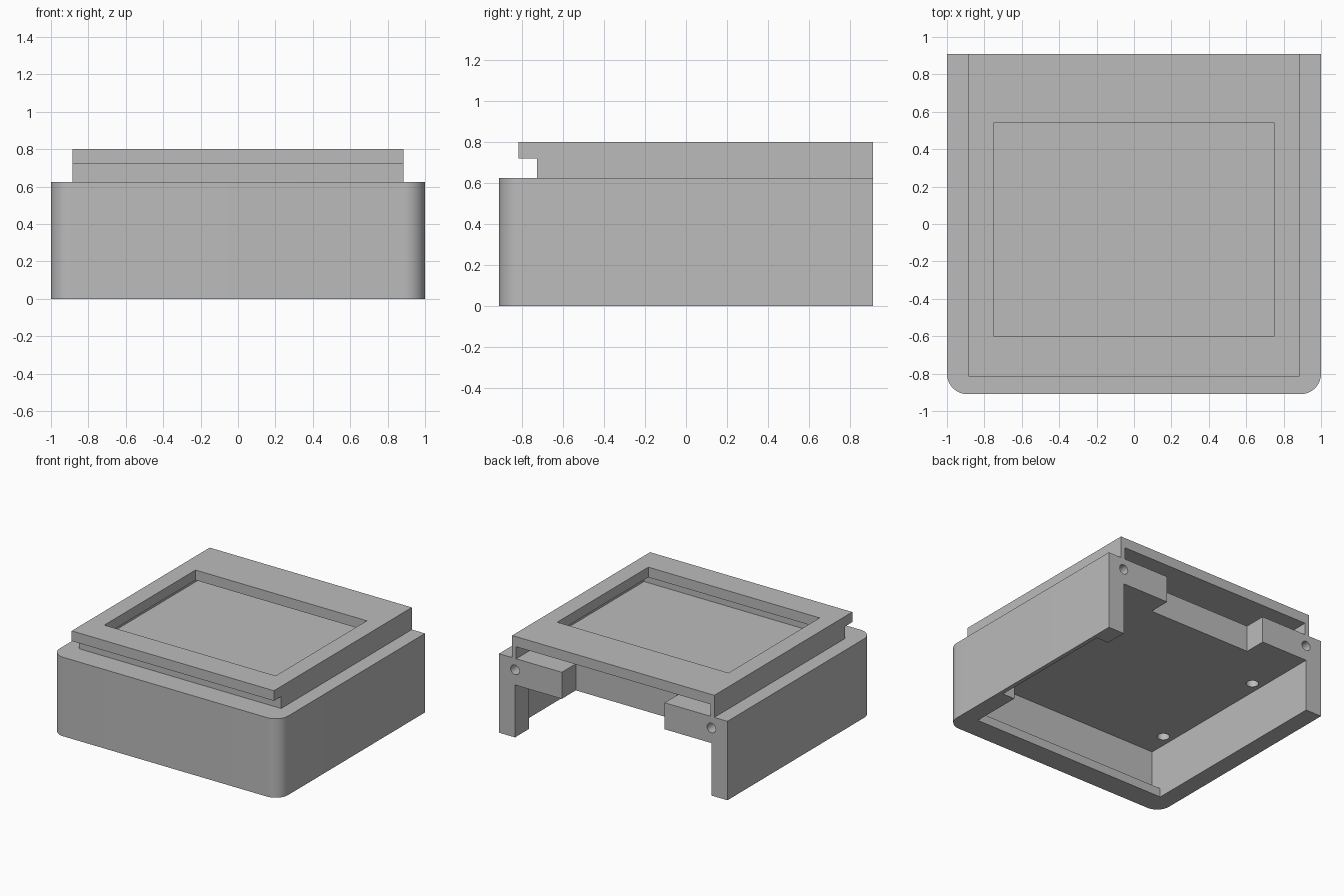
import bpy, bmesh, math
from mathutils import Matrix, Vector

if "Cube" in bpy.data.objects:
    bpy.data.objects.remove(bpy.data.objects["Cube"], do_unlink=True)

grey = bpy.data.materials.new("plain grey")
grey.use_nodes = True
GREY = (0.5, 0.5, 0.5, 1)
grey.diffuse_color = GREY
grey.node_tree.nodes["Principled BSDF"].inputs["Base Color"].default_value = GREY


def add_object(name, bm):
    bmesh.ops.recalc_face_normals(bm, faces=bm.faces)
    mesh = bpy.data.meshes.new(name)
    bm.to_mesh(mesh)
    bm.free()
    mesh.materials.append(grey)
    obj = bpy.data.objects.new(name, mesh)
    bpy.context.collection.objects.link(obj)
    return obj


def box(name, x, y, z, round_front=0):
    """Box from (min, max) ranges, with optional rounded front corners."""
    bm = bmesh.new()
    bmesh.ops.create_cube(bm, size=1)
    for v in bm.verts:
        v.co = Vector([r[0] if c < 0 else r[1] for c, r in zip(v.co, (x, y, z))])
    if round_front:
        edges = [e for e in bm.edges
                 if all(abs(v.co.y - y[0]) < 1e-4 for v in e.verts)
                 and abs(e.verts[0].co.x - e.verts[1].co.x) < 1e-4]
        bmesh.ops.bevel(bm, geom=edges, offset=round_front, segments=12,
                        profile=0.5, affect="EDGES")
    return add_object(name, bm)


def pin(name, centre, radius, depth, along_y=False):
    """Cylinder used to drill a round hole."""
    bm = bmesh.new()
    turn = Matrix.Rotation(math.pi / 2, 4, "X") if along_y else Matrix()
    bmesh.ops.create_cone(bm, cap_ends=True, segments=32, radius1=radius,
                          radius2=radius, depth=depth,
                          matrix=Matrix.Translation(centre) @ turn)
    return add_object(name, bm)


def combine(body, tool, operation):
    """Apply one boolean and remove the tool object."""
    mod = body.modifiers.new("boolean", "BOOLEAN")
    mod.operation, mod.object, mod.solver = operation, tool, "EXACT"
    graph = bpy.context.evaluated_depsgraph_get()
    mesh = bpy.data.meshes.new_from_object(body.evaluated_get(graph))
    body.modifiers.clear()
    body.data = mesh
    bpy.data.objects.remove(tool, do_unlink=True)


BACK, FAR = 0.91, 1.1
INNER, SHELF, CEILING, TOP = 0.86, 0.625, 0.415, 0.8
POST = 0.735

# Main housing with raised frame and overhanging front lip
body = box("housing", (-1, 1), (-BACK, BACK), (0, SHELF), round_front=0.11)
combine(body, box("raised_frame", (-0.885, 0.885), (-0.725, BACK), (0.5, TOP)), "UNION")
combine(body, box("front_lip", (-0.885, 0.885), (-0.815, BACK), (0.72, TOP)), "UNION")

cuts = [
    # Underside cavity, open to the back, with a groove above the front ledge
    box("cavity", (-INNER, INNER), (-0.73, FAR), (-0.1, CEILING)),
    box("front_groove", (-INNER, INNER), (-0.82, -0.7), (0.07, CEILING)),
    # Pocket that thins one side wall
    box("side_pocket", (0.8, 0.967), (-0.32, POST), (-0.1, CEILING)),
    # Sliding slot under the top plate, and the window above it
    box("panel_slot", (-0.85, 0.85), (-0.69, FAR), (SHELF, 0.72)),
    box("window", (-0.75, 0.75), (-0.6, 0.54), (0.7, 0.9)),
    # Notch in the back edge of the floor
    box("back_notch", (-0.45, 0.45), (POST, FAR), (0.3, 0.66)),
]
# Screw holes in the back face and in the underside
for side in (-1, 1):
    cuts.append(pin("back_hole", (side * INNER, BACK, 0.535), 0.038, 0.4, along_y=True))
    for y in (-0.6, 0.4):
        cuts.append(pin("floor_hole", (side * 0.78, y, CEILING), 0.045, 0.24))

for cutter in cuts:
    combine(body, cutter, "DIFFERENCE")

bpy.ops.object.select_all(action="DESELECT")
body.select_set(True)
bpy.context.view_layer.objects.active = body
bpy.ops.object.shade_smooth_by_angle(angle=math.radians(30))
